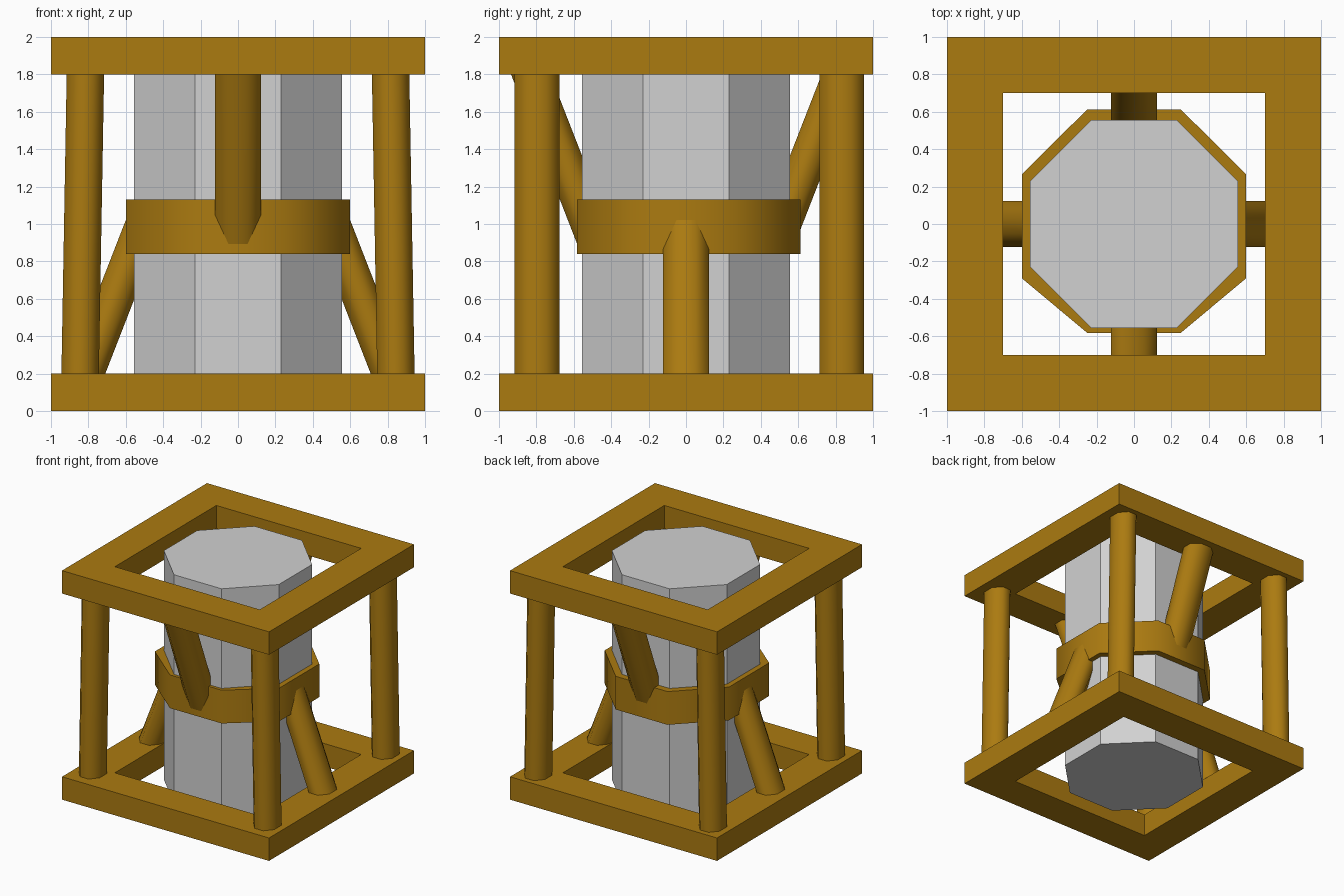
import bpy, math

if "Cube" in bpy.data.objects:
    bpy.data.objects.remove(bpy.data.objects["Cube"])

# Flat colours
def material(name, rgb):
    m = bpy.data.materials.new(name)
    m.diffuse_color = (*rgb, 1)
    m.use_nodes = True
    m.node_tree.nodes["Principled BSDF"].inputs["Base Color"].default_value = m.diffuse_color
    return m

WOOD = material("golden_brown", (0.41, 0.197, 0.0053))
GREY = material("light_grey", (0.64, 0.64, 0.64))

def make(name, verts, faces, mat, smooth=False):
    mesh = bpy.data.meshes.new(name)
    mesh.from_pydata(verts, [], faces)
    mesh.materials.append(mat)
    ob = bpy.data.objects.new(name, mesh)
    bpy.context.collection.objects.link(ob)
    if smooth:
        bpy.ops.object.select_all(action='DESELECT')
        ob.select_set(True)
        bpy.context.view_layer.objects.active = ob
        bpy.ops.object.shade_smooth_by_angle(angle=math.radians(55))
    return ob

def octagon(rx, ry):
    """Octagon with flat sides at distance rx and ry from the centre."""
    k = 1 / math.cos(math.pi / 8)
    return [(rx * k * math.cos(a), ry * k * math.sin(a))
            for a in (math.pi / 8 + i * math.pi / 4 for i in range(8))]

def column(name, section, low, high, mat, smooth=False):
    """Closed prism with horizontal ends, centred on points low and high."""
    n = len(section)
    verts = [(x + c[0], y + c[1], c[2]) for c in (low, high) for x, y in section]
    faces = [(i, (i + 1) % n, n + (i + 1) % n, n + i) for i in range(n)]
    faces += [tuple(reversed(range(n))), tuple(range(n, 2 * n))]
    return make(name, verts, faces, mat, smooth)

def hollow(name, outer, inner, z0, z1, mat, smooth=False):
    """Ring with matching outer and inner outlines."""
    n = len(outer)
    loops = [(outer, z0), (outer, z1), (inner, z1), (inner, z0)]
    verts = [(x, y, z) for pts, z in loops for x, y in pts]
    faces = []
    for k in range(4):
        a, b = k * n, (k + 1) % 4 * n
        faces += [(a + i, a + (i + 1) % n, b + (i + 1) % n, b + i) for i in range(n)]
    return make(name, verts, faces, mat, smooth)

# Square frames at bottom and top
def square(r):
    return [(-r, -r), (r, -r), (r, r), (-r, r)]

hollow("bottom_frame", square(1), square(0.7), 0, 0.2, WOOD)
hollow("top_frame", square(1), square(0.7), 1.8, 2, WOOD)

# Central eight-sided core
column("core", octagon(0.555, 0.555), (0, 0, 0), (0, 0, 2), GREY)

# Collar around the core
collar = [(0.6, 0.265), (0.25, 0.613), (-0.25, 0.613), (-0.6, 0.265),
          (-0.6, -0.29), (-0.25, -0.582), (0.25, -0.582), (0.6, -0.29)]
hollow("collar", collar, [(x * 0.8, y * 0.8) for x, y in collar], 0.84, 1.13, WOOD, True)

# Corner posts, leaning slightly inward
for sx, side in ((-1, "left"), (1, "right")):
    for y, end in ((-0.797, "front"), (0.833, "back")):
        column(f"{end}_{side}_post", octagon(0.1, 0.12),
               (sx * 0.845, y, 0.15), (sx * 0.815, y, 1.85), WOOD, True)

# Slanted struts: lower pair on x, upper pair on y
for s, side in ((-1, "left"), (1, "right")):
    column(f"lower_{side}_strut", octagon(0.105, 0.124),
           (s * 0.834, 0, 0.15), (s * 0.464, 0, 1.1), WOOD, True)
for s, end in ((-1, "front"), (1, "back")):
    column(f"upper_{end}_strut", octagon(0.124, 0.105),
           (0, s * 0.46, 0.85), (0, s * 0.85, 1.85), WOOD, True)
